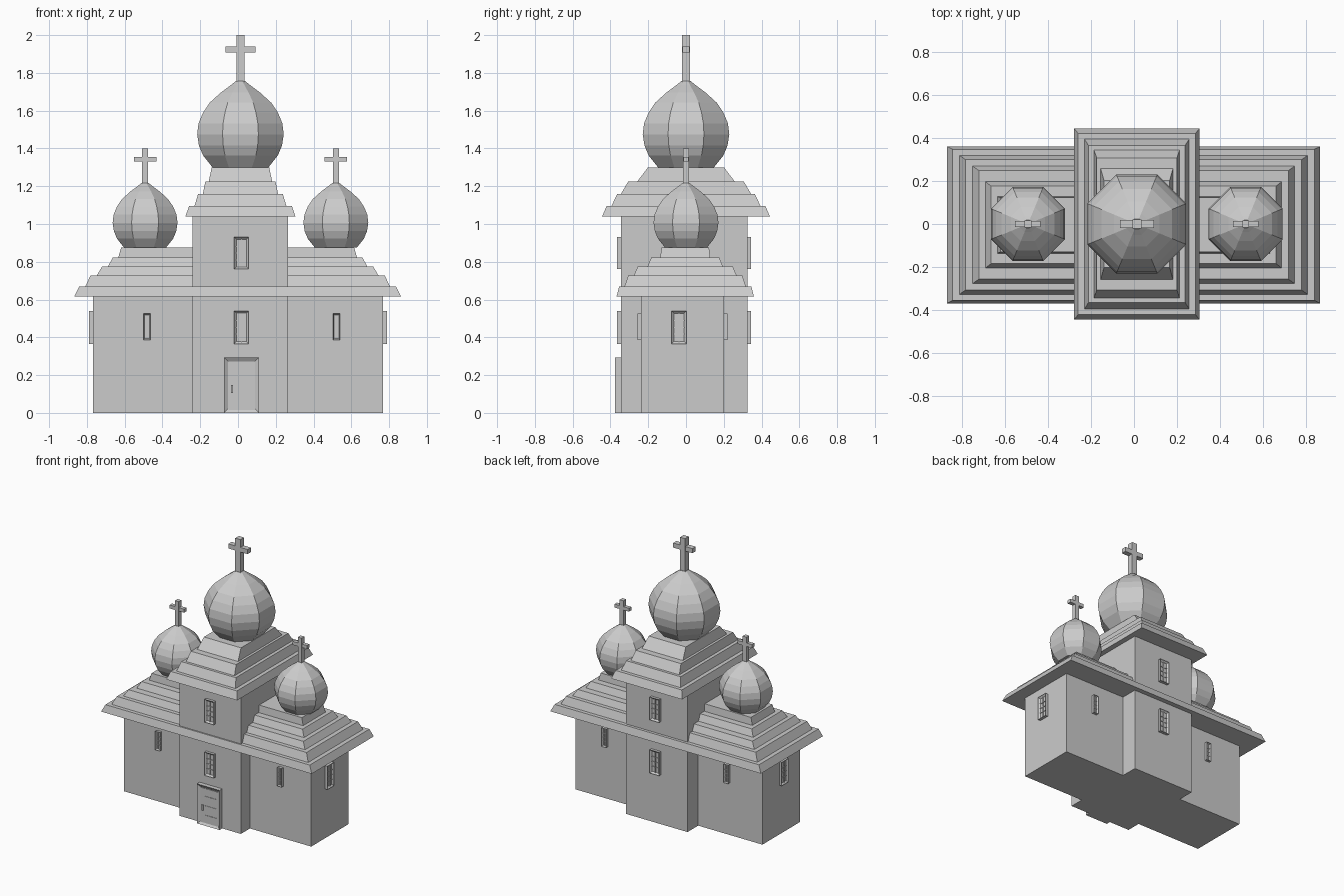
import bpy, bmesh, math
from mathutils import Matrix, Vector

cube = bpy.data.objects.get("Cube")
if cube:
    bpy.data.objects.remove(cube, do_unlink=True)

stone = bpy.data.materials.new("plain_grey")
stone.use_nodes = True
GREY = (0.6, 0.6, 0.6, 1)
stone.diffuse_color = GREY
stone.node_tree.nodes["Principled BSDF"].inputs["Base Color"].default_value = GREY

CX = 0.013  # tower axis


def finish(name, bm, matrix=Matrix()):
    bmesh.ops.recalc_face_normals(bm, faces=bm.faces)
    me = bpy.data.meshes.new(name)
    bm.to_mesh(me)
    bm.free()
    me.materials.append(stone)
    ob = bpy.data.objects.new(name, me)
    ob.matrix_world = matrix
    bpy.context.collection.objects.link(ob)
    return ob


def add_box(bm, lo, hi):
    """Box between two opposite corners."""
    lo, hi = Vector(lo), Vector(hi)
    m = Matrix.Translation((lo + hi) / 2) @ Matrix.Diagonal((*(hi - lo), 1))
    return bmesh.ops.create_cube(bm, size=1, matrix=m)["verts"]


def box(name, lo, hi):
    bm = bmesh.new()
    add_box(bm, lo, hi)
    return finish(name, bm)


def stepped_roof(name, cx, cy, steps):
    """Stack of tapered slabs: half x, half y, inset x, inset y, bottom, top."""
    bm = bmesh.new()
    for hx, hy, ix, iy, z0, z1 in steps:
        for v in add_box(bm, (cx - hx, cy - hy, z0), (cx + hx, cy + hy, z1)):
            if v.co.z > (z0 + z1) / 2:
                v.co.x += math.copysign(ix, cx - v.co.x)
                v.co.y += math.copysign(iy, cy - v.co.y)
    return finish(name, bm)


def recessed_panel(bm, lo, hi, border, depth):
    """Box whose front is inset and pushed in, leaving a raised border."""
    verts = add_box(bm, lo, hi)
    faces = {f for v in verts for f in v.link_faces}
    bm.normal_update()
    front = min(faces, key=lambda f: f.calc_center_median().y)
    bmesh.ops.inset_region(bm, faces=[front], thickness=border, use_even_offset=True)
    for v in front.verts:
        v.co.y += depth


def window(name, x, y, z, w, h, angle=0):
    bm = bmesh.new()
    recessed_panel(bm, (-w / 2, -0.02, -h / 2), (w / 2, 0.01, h / 2), w * 0.16, 0.012)
    # glazing bars: one upright and three crossbars
    t = w * 0.035
    add_box(bm, (-t, -0.014, -h * 0.44), (t, -0.005, h * 0.44))
    for k in (-1, 0, 1):
        zc = k * h * 0.21
        add_box(bm, (-w * 0.36, -0.013, zc - t), (w * 0.36, -0.005, zc + t))
    finish(name, bm, Matrix.Translation((x, y, z)) @ Matrix.Rotation(angle, 4, 'Z'))


# Walls
box("wing_walls", (-0.768, -0.238, 0), (0.768, 0.2, 0.64))
box("tower_walls", (-0.24, -0.344, 0), (0.265, 0.325, 1.06))

# Roofs
stepped_roof("wing_roof", -0.002, -0.004, [
    (0.865, 0.364, 0.026, 0.014, 0.615, 0.668),
    (0.807, 0.322, 0.028, 0.02, 0.668, 0.727),
    (0.746, 0.272, 0.028, 0.02, 0.727, 0.774),
    (0.687, 0.2, 0.026, 0.02, 0.774, 0.822),
    (0.632, 0.132, 0.015, 0.006, 0.822, 0.875)])
stepped_roof("tower_roof", CX, 0, [
    (0.291, 0.444, 0.019, 0.024, 1.04, 1.096),
    (0.243, 0.394, 0.019, 0.03, 1.096, 1.16),
    (0.199, 0.344, 0.013, 0.038, 1.16, 1.225),
    (0.168, 0.258, 0.016, 0.057, 1.225, 1.3)])


# Onion domes with crosses: flat-to-axis radius and height above the base
DOME = [(0.148, 0), (0.198, 0.063), (0.22, 0.116), (0.229, 0.175), (0.222, 0.233),
        (0.198, 0.29), (0.163, 0.342), (0.105, 0.395), (0.05, 0.436), (0.024, 0.457)]


def dome(side, x, z, s):
    place = Matrix.Translation((x, 0, z)) @ Matrix.Scale(s, 4)
    bm = bmesh.new()
    rings = []
    for r, h in DOME:
        rr = r / math.cos(math.pi / 8)
        rings.append([bm.verts.new((rr * math.cos(a), rr * math.sin(a), h))
                      for a in [(i + 0.5) * math.pi / 4 for i in range(8)]])
    for low, high in zip(rings, rings[1:]):
        for i in range(8):
            j = (i + 1) % 8
            bm.faces.new((low[i], low[j], high[j], high[i]))
    bm.faces.new(rings[0])
    bm.faces.new(rings[-1])
    finish(side + "_dome", bm, place)

    bm = bmesh.new()
    add_box(bm, (-0.021, -0.021, 0.44), (0.021, 0.021, 0.7))
    add_box(bm, (-0.079, -0.019, 0.607), (0.079, 0.019, 0.641))
    finish(side + "_cross", bm, place)


dome("centre", CX, 1.3, 1)
dome("right", -0.492, 0.875, 0.75)
dome("left", 0.518, 0.875, 0.75)

# Windows on the front and back, then on the end walls
for face, sign, tower_y, wing_y in (("front", -1, -0.344, -0.238), ("back", 1, 0.325, 0.2)):
    turn = 0 if sign < 0 else math.pi
    window(face + "_lower_window", 0.018, tower_y, 0.453, 0.077, 0.174, turn)
    window(face + "_upper_window", 0.018, tower_y, 0.846, 0.077, 0.17, turn)
    for side, x in (("right", -0.481), ("left", 0.521)):
        window(f"{face}_{side}_window", x, wing_y, 0.456, 0.038, 0.138, turn)
window("right_end_window", -0.768, -0.037, 0.453, 0.079, 0.174, -math.pi / 2)
window("left_end_window", 0.768, -0.037, 0.453, 0.079, 0.174, math.pi / 2)

# Door: frame, leaf, rails and handle
bm = bmesh.new()
recessed_panel(bm, (-0.074, -0.376, 0), (0.111, -0.33, 0.294), 0.021, 0.014)
finish("door_frame", bm)
box("door_leaf", (-0.05, -0.366, 0), (0.09, -0.34, 0.271))
for k in range(3):
    z = 0.07 + k * 0.07
    box(f"door_rail_{k + 1}", (-0.015, -0.369, z), (0.08, -0.36, z + 0.005))
box("door_handle", (-0.037, -0.376, 0.106), (-0.026, -0.36, 0.148))
